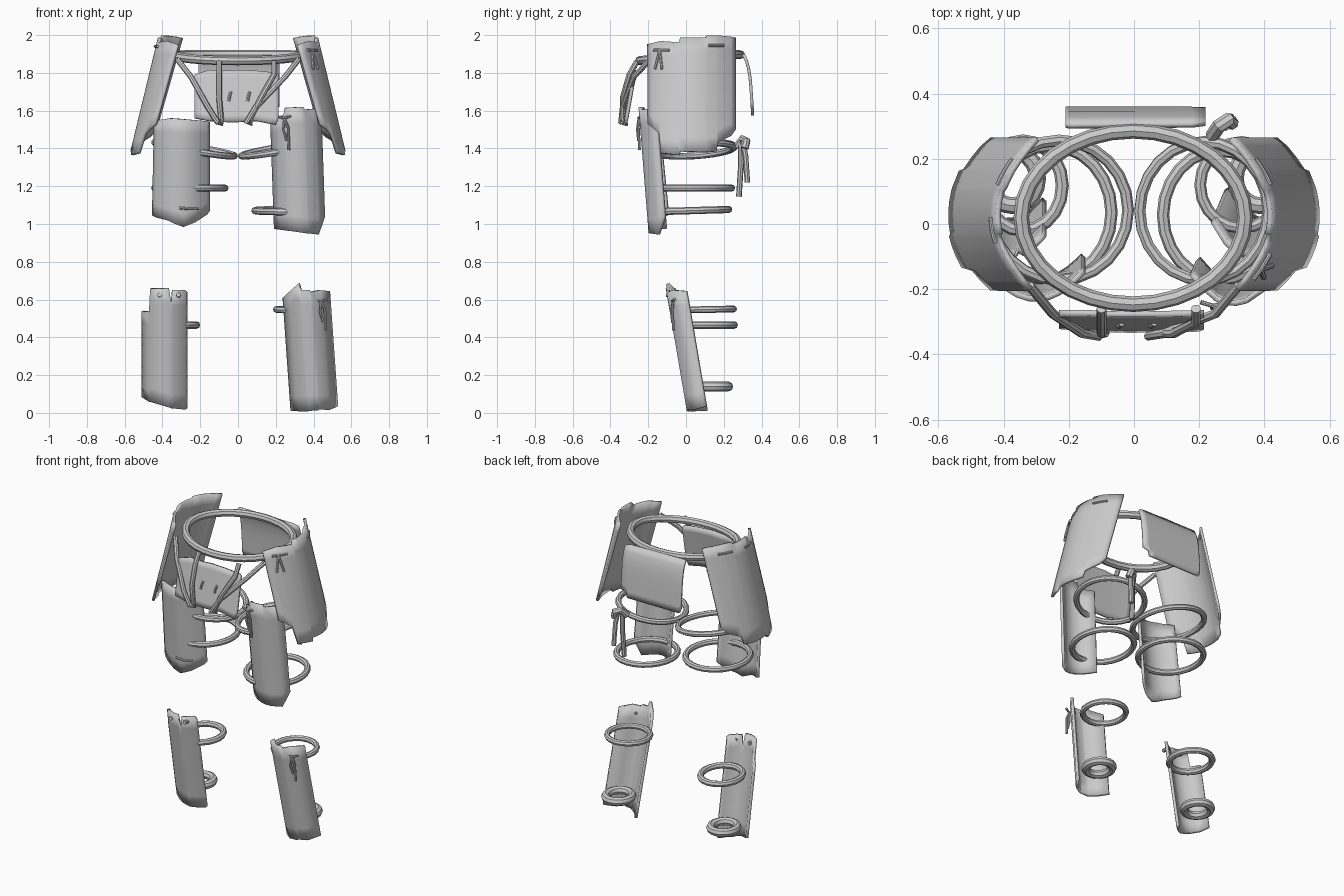
import bpy, bmesh
from math import sin, cos, pi
from mathutils import Vector

if "Cube" in bpy.data.objects:
    bpy.data.objects.remove(bpy.data.objects["Cube"])


def smooth(ob):
    bpy.ops.object.select_all(action='DESELECT')
    ob.select_set(True)
    bpy.context.view_layer.objects.active = ob
    bpy.ops.object.shade_smooth_by_angle(angle=0.6)


def plate(name, cols, fn, thick=0.016, rows=8):
    """Bent sheet from columns (u, top, bottom); fn places (u, z) in space."""
    fine = []
    for a, b in zip(cols, cols[1:]):
        n = max(1, round((b[0] - a[0]) / 0.035))
        fine += [[p + (q - p) * i / n for p, q in zip(a, b)] for i in range(n)]
    fine.append(cols[-1])
    bm = bmesh.new()
    grid = [[bm.verts.new(fn(u, t + (b - t) * r / rows)) for r in range(rows + 1)]
            for u, t, b in fine]
    for c, d in zip(grid, grid[1:]):
        for r in range(rows):
            bm.faces.new((c[r], c[r + 1], d[r + 1], d[r]))
    bmesh.ops.recalc_face_normals(bm, faces=bm.faces)
    me = bpy.data.meshes.new(name)
    bm.to_mesh(me)
    bm.free()
    ob = bpy.data.objects.new(name, me)
    bpy.context.collection.objects.link(ob)
    m = ob.modifiers.new("thickness", 'SOLIDIFY')
    m.thickness, m.offset = thick, 0
    smooth(ob)


def tube(name, pts, r, closed=False):
    """Round cord along points, converted to a mesh."""
    cu = bpy.data.curves.new(name, 'CURVE')
    cu.dimensions = '3D'
    cu.bevel_depth, cu.bevel_resolution, cu.use_fill_caps = r, 2, True
    sp = cu.splines.new('POLY')
    sp.points.add(len(pts) - 1)
    for p, co in zip(sp.points, pts):
        p.co = (*co, 1)
    sp.use_cyclic_u = closed
    ob = bpy.data.objects.new(name, cu)
    bpy.context.collection.objects.link(ob)
    bpy.ops.object.select_all(action='DESELECT')
    ob.select_set(True)
    bpy.context.view_layer.objects.active = ob
    bpy.ops.object.convert(target='MESH')
    smooth(bpy.context.view_layer.objects.active)


def ring(name, x0, x1, y0, y1, r, zf, n=24):
    """Elliptical hoop spanning the given box; zf gives the height."""
    cx, cy, rx, ry = (x0 + x1) / 2, (y0 + y1) / 2, (x1 - x0) / 2 - r, (y1 - y0) / 2 - r
    pts = []
    for i in range(n):
        a = 2 * pi * i / n
        x, y = cx + rx * cos(a), cy + ry * sin(a)
        pts.append((x, y, zf(x, y)))
    tube(name, pts, r, True)


def knot(name, p, size=0.1, r=0.007):
    """Small tied lace with two hanging tails."""
    x, y, z = p
    tube(name + "_bar", [(x - .04, y, z + .01), (x, y - .012, z), (x + .035, y, z + .012)], r)
    tube(name + "_tail_a", [(x, y - .01, z), (x - .005, y - .018, z - size * .5), (x + .012, y - .012, z - size)], r)
    tube(name + "_tail_b", [(x, y - .01, z), (x + .02, y - .012, z - size * .4), (x + .025, y - .006, z - size * 1.4)], r)


# waist belt
ring("waist_belt", -.37, .365, -.27, .31, .024,
     lambda x, y: 1.895 - .03 * max(0, -y / .25) + .005 * y, 32)

# hip plates, mirrored left and right
hip_cols = [(-.2, 1.95, 1.53), (-.14, 1.965, 1.48), (-.13, 1.967, 1.375), (-.035, 1.96, 1.365),
            (-.03, 1.985, 1.385), (.1, 1.985, 1.38), (.11, 1.997, 1.38), (.16, 1.997, 1.385),
            (.165, 1.997, 1.43), (.235, 1.99, 1.465), (.26, 1.985, 1.5)]


def hip_x(y, z):
    t = (1.98 - z) / .6
    return .418 + .145 * t - (.115 - .025 * t) * ((y - .025) / .23) ** 2


for s, side in ((1, "right"), (-1, "left")):
    plate("hip_plate_" + side, hip_cols, lambda y, z: Vector((s * hip_x(y, z), y, z)))
    # laces through the hip plate
    for i, (y0, y1, z) in enumerate(((.12, .2, 1.945), (-.06, .02, 1.94))):
        if s == 1 and i:
            continue
        ys = [y0 + (y1 - y0) * k / 4 for k in range(5)]
        tube(f"hip_lace_{side}_{i}", [(s * (hip_x(y, z) + .012), y, z) for y in ys], .007)
tube("hip_knot_bar", [(hip_x(y, 1.92) + .014, y, 1.92) for y in (-.17, -.13, -.09)], .008)
for i, dy in enumerate((-.025, .012)):
    tube(f"hip_knot_tail_{i}", [(hip_x(-.14 + dy * t, 1.92 - .1 * t) + .016, -.14 + dy * t, 1.92 - .1 * t)
                                for t in (0, .5, 1)], .008)

# front and rear waist flaps
plate("front_flap", [(-.23, 1.79, 1.56), (-.15, 1.815, 1.545), (-.06, 1.81, 1.54), (0, 1.815, 1.54),
                     (.1, 1.81, 1.545), (.2, 1.80, 1.525), (.215, 1.79, 1.56)],
      lambda x, z: Vector((x, -.275 - .05 * (1.82 - z) / .28 + .15 * x * x, z)), .018)
plate("rear_flap", [(-.21, 1.9, 1.6), (-.2, 1.905, 1.575), (.175, 1.9, 1.575), (.18, 1.9, 1.61), (.22, 1.89, 1.62)],
      lambda x, z: Vector((x, .353 - .02 * (z - 1.58) / .32 - .03 * ((z - 1.56) / .34) ** 6, z)), .016)
for i, x in enumerate((-.05, .05)):
    tube(f"front_flap_stitch_{i}", [(x, -.313, 1.65), (x + .005, -.314, 1.675), (x + .012, -.306, 1.70)], .008)

# straps hanging the front flap from the belt
for s, side, bx, ux in ((-1, "left", -.11, -.1), (1, "right", .045, .19)):
    tube("flap_strap_" + side, [(s * .32, -.19, 1.87), (s * .25, -.275, 1.78), (bx + s * .05, -.335, 1.62),
                                (bx, -.345, 1.54), (bx + .02, -.32, 1.53), (bx + .02, -.335, 1.56),
                                ((bx + ux) / 2 + .005, -.335, 1.67), (ux, -.30, 1.79), (ux, -.26, 1.86)], .015)

# thigh plates
plate("thigh_plate_left", [(-.44, 1.54, 1.045), (-.42, 1.55, 1.035), (-.36, 1.56, 1.02), (-.29, 1.555, .985),
                           (-.23, 1.55, 1.01), (-.17, 1.545, 1.05), (-.155, 1.54, 1.07)],
      lambda x, z: Vector((x - .02 * (1.5 - z) * (x < -.3), -.235 + .1 * (1.6 - z) + .085 * ((x + .3) / .145) ** 2, z)), .018)
plate("thigh_plate_right", [(.175, 1.55, .975), (.245, 1.58, .965), (.25, 1.615, .965), (.345, 1.62, .95),
                            (.35, 1.605, .95), (.4, 1.61, .945), (.435, 1.6, 1.04)],
      lambda x, z: Vector((x + .035 * (1.6 - z), -.243 + .08 * (1.62 - z) + .085 * ((x - .305) / .13) ** 2, z)), .018)

# thigh hoops
upper = lambda x, y: 1.355 + .17 * abs(x) + .06 * y
ring("thigh_hoop_upper_left", -.46, 0, -.19, .275, .018, upper)
ring("thigh_hoop_upper_right", 0, .43, -.19, .27, .018, upper)
ring("thigh_hoop_lower_left", -.46, -.05, -.19, .26, .019, lambda x, y: 1.19)
ring("thigh_hoop_lower_right", .07, .455, -.19, .245, .019, lambda x, y: 1.07 + .03 * y)

# knot and hanging straps behind the right thigh
tube("thigh_rear_knot", [(.24, .27, 1.41), (.26, .3, 1.45), (.29, .32, 1.44), (.3, .31, 1.40)], .022)
tube("thigh_rear_strap_a", [(.28, .3, 1.44), (.29, .315, 1.36), (.295, .325, 1.22)], .015)
tube("thigh_rear_strap_b", [(.255, .29, 1.43), (.255, .29, 1.3), (.25, .28, 1.145)], .015)

# shin plates
plate("shin_plate_left", [(-.505, .54, .085), (-.465, .535, .06), (-.46, .66, .06), (-.365, .66, .03), (-.355, .575, .025),
                          (-.345, .65, .025), (-.285, .65, .018), (-.275, .64, .025)],
      lambda x, z: Vector((x, -.1 + .175 * (.66 - z) + .085 * ((x + .38) / .12) ** 2, z)), .018)
plate("shin_plate_right", [(.24, .61, .012), (.325, .685, .008), (.335, .65, .012), (.38, .65, .015),
                           (.385, .64, .02), (.43, .65, .015), (.48, .645, .035)],
      lambda x, z: Vector((x + .045 * (.65 - z) / .64, -.1 + .17 * (.66 - z) + .1 * ((x - .36) / .12) ** 2, z)), .018)

# shin hoops
ring("shin_hoop_upper_left", -.48, -.2, -.04, .275, .02, lambda x, y: .465, 20)
ring("shin_hoop_upper_right", .185, .475, -.03, .27, .018, lambda x, y: .545 + .02 * y, 20)
ring("shin_hoop_lower_left", -.475, -.27, .03, .25, .026, lambda x, y: .14, 20)
ring("shin_hoop_lower_right", .285, .49, .03, .25, .026, lambda x, y: .14, 20)

# laces on thigh and shin plates
knot("thigh_knot", (.245, -.24, 1.56), .12)
knot("shin_knot", (.44, -.06, .59), .11)
tube("thigh_lace_left", [(-.31, -.195, 1.085), (-.26, -.192, 1.08), (-.21, -.165, 1.08)], .007)
for i, x in enumerate((-.415, -.315)):
    tube(f"shin_lace_hole_{i}", [(x, -.105, .625), (x, -.06, .62)], .012)
